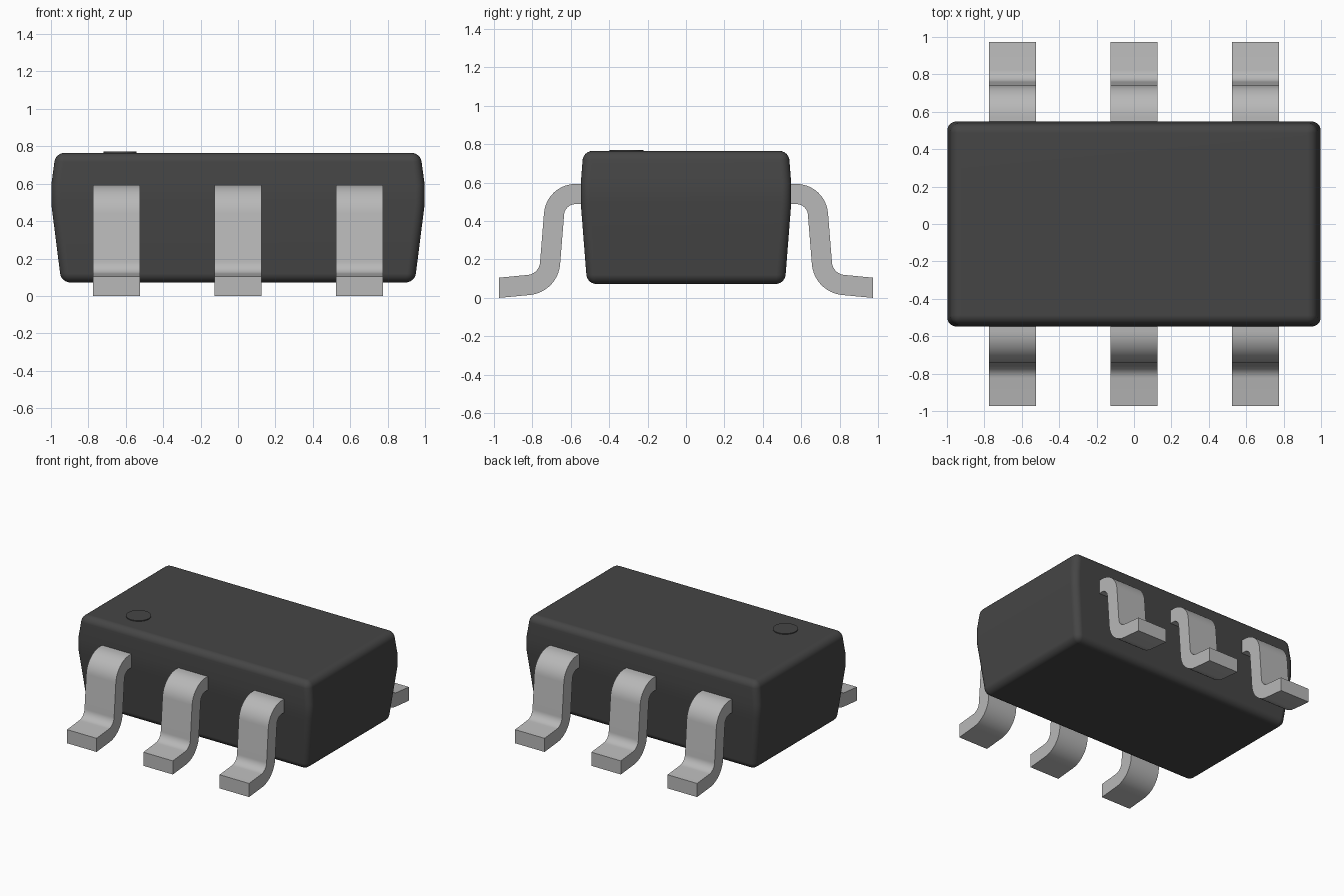
import bpy, bmesh
from math import cos, sin, radians, pi

if "Cube" in bpy.data.objects:
    bpy.data.objects.remove(bpy.data.objects["Cube"])


def material(name, v):
    m = bpy.data.materials.new(name)
    m.diffuse_color = (v, v, v, 1)
    m.use_nodes = True
    m.node_tree.nodes["Principled BSDF"].inputs["Base Color"].default_value = m.diffuse_color
    return m


def finish(bm, name, mat, angle=30):
    bmesh.ops.recalc_face_normals(bm, faces=bm.faces[:])
    me = bpy.data.meshes.new(name)
    bm.to_mesh(me)
    bm.free()
    ob = bpy.data.objects.new(name, me)
    bpy.context.collection.objects.link(ob)
    me.materials.append(mat)
    bpy.ops.object.select_all(action='DESELECT')
    ob.select_set(True)
    bpy.context.view_layer.objects.active = ob
    bpy.ops.object.shade_smooth_by_angle(angle=radians(angle))
    return ob


def loft(bm, rings):
    loops = [[bm.verts.new(p) for p in r] for r in rings]
    n = len(loops[0])
    for a, b in zip(loops, loops[1:]):
        for i in range(n):
            j = (i + 1) % n
            bm.faces.new((a[i], a[j], b[j], b[i]))
    bm.faces.new(loops[0][::-1])
    bm.faces.new(loops[-1])


dark = material("dark_plastic", 0.06)
metal = material("lead_metal", 0.48)

# Moulded body: two drafted halves around a straight middle band
bm = bmesh.new()
sections = [(0.945, 0.515, 0.072), (0.998, 0.548, 0.49),
            (0.998, 0.548, 0.595), (0.975, 0.535, 0.765)]
loft(bm, [[(-x, -y, z), (x, -y, z), (x, y, z), (-x, y, z)] for x, y, z in sections])
bm.normal_update()
corners = [e for e in bm.edges if e.calc_face_angle() > radians(40)]
bmesh.ops.bevel(bm, geom=corners, offset=0.048, segments=6, profile=0.5, affect='EDGES')
body = finish(bm, "body", dark)
wn = body.modifiers.new("weighted_normals", 'WEIGHTED_NORMAL')
wn.keep_sharp = True

# Pin one marker: thin disc on the top
bm = bmesh.new()
loft(bm, [[(-0.63 + 0.088 * cos(2 * pi * i / 48), -0.31 + 0.088 * sin(2 * pi * i / 48), z)
           for i in range(48)] for z in (0.755, 0.771)])
finish(bm, "pin_one_marker", dark)


# Gull-wing lead profile in (outward, z): shoulder arc, slanted leg, heel arc, foot
def arc(cy, cz, r, a0, a1, n=12):
    return [(cy + r * cos(radians(a0 + (a1 - a0) * i / n)),
             cz + r * sin(radians(a0 + (a1 - a0) * i / n))) for i in range(n + 1)]


upper = [(0.45, 0.593)] + arc(0.575, 0.428, 0.165, 90, 5) \
    + arc(0.83, 0.189, 0.07, 185, 265) + [(0.973, 0.105)]
lower = [(0.45, 0.488)] + arc(0.575, 0.428, 0.06, 90, 5) \
    + arc(0.83, 0.189, 0.175, 185, 265) + [(0.973, 0.0)]


def lead(name, x, side):
    bm = bmesh.new()
    h = 0.126
    loft(bm, [[(x - h, side * a, b), (x + h, side * a, b),
               (x + h, side * c, d), (x - h, side * c, d)]
              for (a, b), (c, d) in zip(upper, lower)])
    finish(bm, name, metal)


for side, label in ((-1, "front"), (1, "back")):
    for i in range(3):
        lead(f"{label}_lead_{i + 1}", (i - 1) * 0.65, side)
